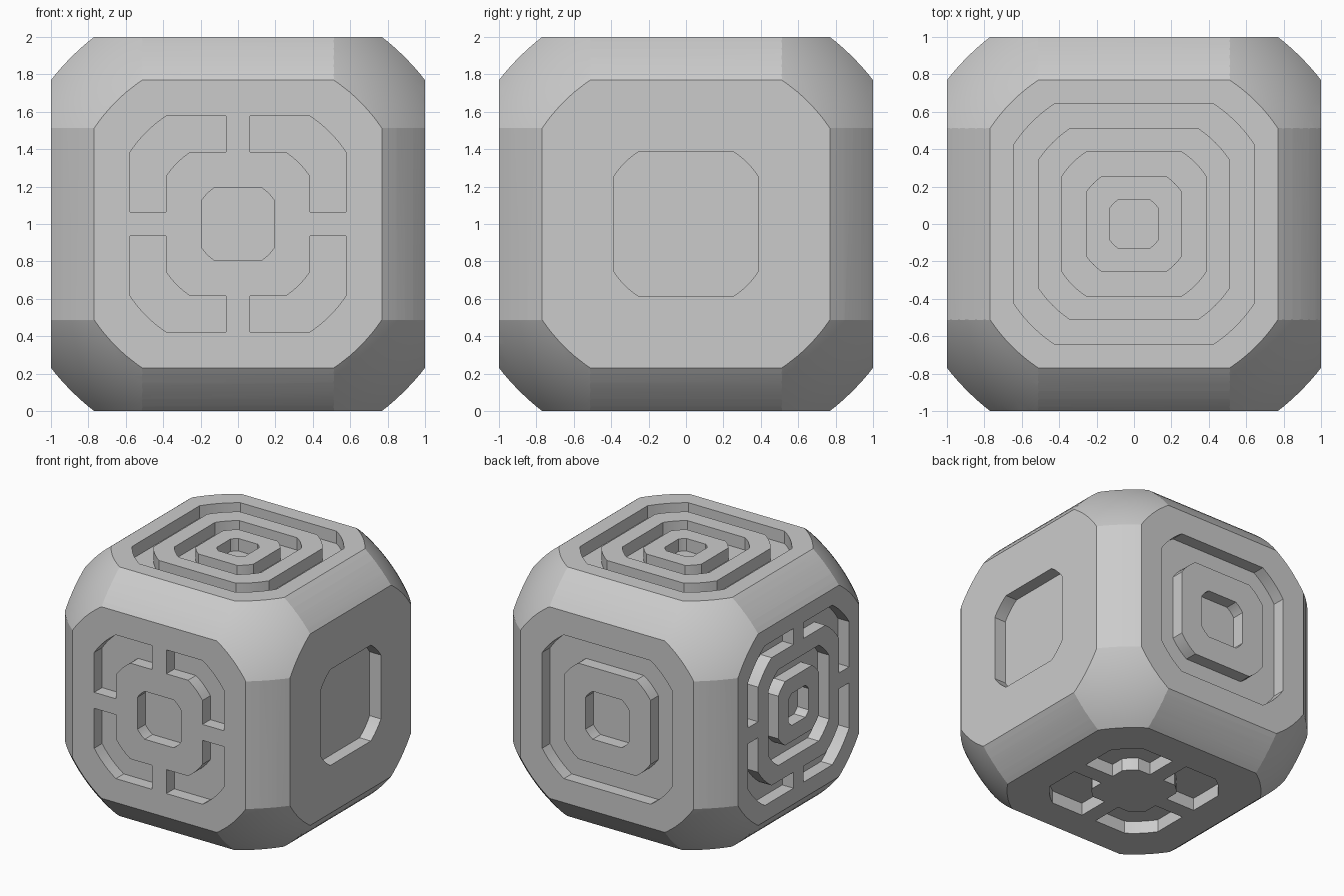
import bpy, bmesh, math
from mathutils import Vector

if "Cube" in bpy.data.objects:
    bpy.data.objects.remove(bpy.data.objects["Cube"])

U = 1 / 7.8                    # engraving grid unit
FLAT, START = 6 * U, 4 * U     # half width of a flat face, start of corner rounding
DEPTH = 0.1
CORNER = math.atan2(START, FLAT)


def mesh_object(name, bm):
    bmesh.ops.recalc_face_normals(bm, faces=bm.faces)
    mesh = bpy.data.meshes.new(name)
    bm.to_mesh(mesh)
    bm.free()
    obj = bpy.data.objects.new(name, mesh)
    bpy.context.collection.objects.link(obj)
    return obj


def boolean(target, cutter, operation):
    mod = target.modifiers.new(operation.title(), "BOOLEAN")
    mod.operation, mod.solver, mod.object = operation, "EXACT", cutter
    bpy.context.view_layer.objects.active = target
    bpy.ops.object.modifier_apply(modifier=mod.name)
    bpy.data.objects.remove(cutter)


def corner_arc(half, quarter, steps=6):
    """One rounded corner of a square whose corners lie on a circle."""
    radius = half * math.hypot(FLAT, START) / FLAT
    span = math.pi / 2 - 2 * CORNER
    angles = [quarter * math.pi / 2 + CORNER + span * i / steps for i in range(steps + 1)]
    return [Vector((radius * math.cos(a), radius * math.sin(a))) for a in angles]


def outline(half):
    return [p for q in range(4) for p in corner_arc(half, q)]


def bracket(half, gap, quarter):
    """Corner arc extended along both sides up to the gap."""
    a = quarter * math.pi / 2
    c, s = math.cos(a), math.sin(a)
    turn = lambda x, y: Vector((x * c - y * s, x * s + y * c))
    return [turn(half, gap)] + corner_arc(half, quarter) + [turn(gap, half)]


def layer(bm, points, height, rot):
    return [bm.verts.new(rot @ Vector((p.x, p.y, height))) for p in points]


LOW, HIGH = 1 - DEPTH, 1.1


def add_pit(bm, rot, half):
    pts = outline(half * U)
    low, high = layer(bm, pts, LOW, rot), layer(bm, pts, HIGH, rot)
    bm.faces.new(low)
    bm.faces.new(high)
    for i in range(len(pts)):
        bm.faces.new((low[i - 1], low[i], high[i], high[i - 1]))


def add_strip(bm, rot, outer, inner, closed):
    """Groove between two outlines, either a closed ring or an open bracket."""
    loops = [layer(bm, outer, LOW, rot), layer(bm, outer, HIGH, rot),
             layer(bm, inner, HIGH, rot), layer(bm, inner, LOW, rot)]
    for i in range(0 if closed else 1, len(outer)):
        for k in range(4):
            a, b = loops[k - 1], loops[k]
            bm.faces.new((a[i - 1], a[i], b[i], b[i - 1]))
    if not closed:
        for end in (0, -1):
            bm.faces.new([loop[end] for loop in loops])


def add_ring(bm, rot, outer, inner):
    add_strip(bm, rot, outline(outer * U), outline(inner * U), True)


def add_brackets(bm, rot, outer, inner, gap=0.5):
    for q in range(4):
        add_strip(bm, rot, bracket(outer * U, gap * U, q),
                  bracket(inner * U, gap * U, q), False)


# Body: a cube trimmed by three cylinders and a sphere
bm = bmesh.new()
bmesh.ops.create_cube(bm, size=2)
body = mesh_object("die_body", bm)

for axis in ("X", "Y", "Z"):
    bm = bmesh.new()
    bmesh.ops.create_cone(bm, cap_ends=True, segments=128, depth=3,
                          radius1=math.hypot(1, FLAT), radius2=math.hypot(1, FLAT))
    direction = Vector([float(axis == a) for a in "XYZ"])
    rot = direction.to_track_quat("Z", "Y").to_matrix()
    bmesh.ops.transform(bm, matrix=rot.to_4x4(), verts=bm.verts)
    boolean(body, mesh_object("edge_trimmer", bm), "INTERSECT")

bm = bmesh.new()
bmesh.ops.create_uvsphere(bm, u_segments=128, v_segments=64,
                          radius=math.sqrt(1 + FLAT ** 2 + START ** 2))
boolean(body, mesh_object("corner_trimmer", bm), "INTERSECT")

# Engravings: (face direction, pits, rings, brackets)
ENGRAVINGS = [
    ((1, 0, 0), [3], [], []),
    ((0, 1, 0), [1.5], [(4.5, 3)], []),
    ((0, 0, 1), [1], [(5, 4), (3, 2)], []),
    ((0, 0, -1), [], [], [(4, 2)]),
    ((0, -1, 0), [1.5], [], [(4.5, 3)]),
    ((-1, 0, 0), [1], [(3, 2)], [(5, 4)]),
]
bm = bmesh.new()
for direction, pits, rings, brackets in ENGRAVINGS:
    rot = Vector(direction).to_track_quat("Z", "Y").to_matrix()
    for half in pits:
        add_pit(bm, rot, half)
    for outer, inner in rings:
        add_ring(bm, rot, outer, inner)
    for outer, inner in brackets:
        add_brackets(bm, rot, outer, inner)
boolean(body, mesh_object("engraving_cutter", bm), "DIFFERENCE")

# Stand on the ground
for v in body.data.vertices:
    v.co.z += 1

# Plain grey material
grey = bpy.data.materials.new("plain_grey")
grey.use_nodes = True
colour = (0.6, 0.6, 0.6, 1)
grey.diffuse_color = colour
grey.node_tree.nodes["Principled BSDF"].inputs["Base Color"].default_value = colour
body.data.materials.clear()
body.data.materials.append(grey)

# Smooth curved corners, crisp edges
bpy.ops.object.select_all(action="DESELECT")
body.select_set(True)
bpy.context.view_layer.objects.active = body
bpy.ops.object.shade_smooth_by_angle(angle=math.radians(15))
